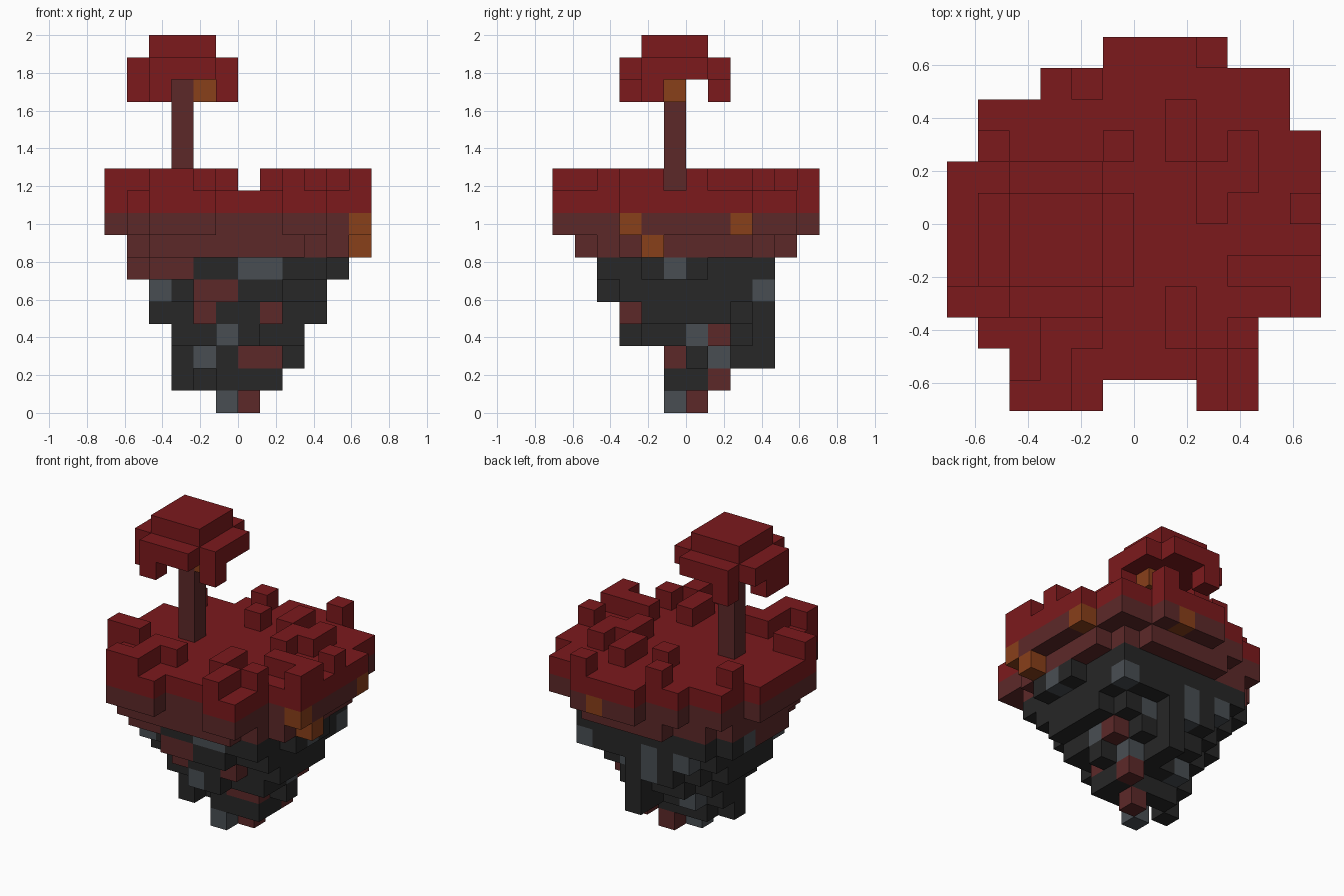
import bpy
import bmesh
from mathutils import Vector

cube = bpy.data.objects.get("Cube")
if cube:
    bpy.data.objects.remove(cube, do_unlink=True)

UNIT = 2 / 17       # edge of one block
HALF = 6            # blocks from the centre to the rim


def make_material(name, rgb):
    mat = bpy.data.materials.new(name)
    mat.use_nodes = True
    color = (*rgb, 1)
    mat.diffuse_color = color
    mat.node_tree.nodes["Principled BSDF"].inputs["Base Color"].default_value = color
    return mat


MATERIALS = {
    "red": make_material("red_foliage", (.2, .01, .012)),
    "brown": make_material("brown_soil", (.108, .022, .022)),
    "orange": make_material("orange_ore", (.25, .05, .01)),
    "dark": make_material("dark_rock", (.02, .02, .02)),
    "grey": make_material("grey_stone", (.066, .076, .086)),
}
SLOTS = list(MATERIALS)

blocks = {}         # cell -> (part, colour)


def fill(part, color, layers, *boxes):
    """Fill boxes (x first, x last, y first, y last) on the given layers."""
    for z in layers:
        for x0, x1, y0, y1 in boxes:
            for x in range(x0, x1 + 1):
                for y in range(y0, y1 + 1):
                    blocks[x, y, z] = (part, color)


def recolor(color, *cells):
    for cell in cells:
        blocks[cell] = (blocks[cell][0], color)


# Island plate: red turf over brown soil
PLATE = [(2, 4, 0, 0), (8, 9, 0, 0), (2, 9, 1, 1), (1, 9, 2, 2), (0, 11, 3, 7),
         (1, 11, 8, 8), (1, 10, 9, 9), (3, 10, 10, 10), (5, 8, 11, 11)]
fill("turf", "red", [9], *PLATE)
fill("soil", "brown", [8], *PLATE)
fill("soil", "brown", [7], (2, 8, 1, 1), (2, 9, 2, 9), (1, 10, 3, 8), (4, 8, 10, 10),
     (11, 11, 4, 4))

# Raised turf tufts
fill("turf_tufts", "red", [10],
     (0, 1, 3, 3), (2, 3, 0, 0), (3, 3, 1, 2), (4, 4, 2, 2),
     (8, 8, 0, 1), (7, 7, 2, 3), (9, 9, 2, 2), (9, 11, 4, 4), (11, 11, 3, 3),
     (8, 8, 6, 7), (7, 7, 8, 9), (9, 9, 7, 8), (11, 11, 6, 6),
     (1, 1, 8, 8), (5, 5, 8, 8), (4, 4, 10, 10), (8, 8, 11, 11))

# Hanging rock, tapering downward
fill("rock", "dark", [6], (2, 9, 2, 9), (1, 10, 4, 6), (1, 1, 7, 8))
fill("rock", "dark", [5], (3, 9, 3, 9), (4, 7, 2, 2), (2, 9, 3, 8))
fill("rock", "dark", [4], (4, 7, 3, 3), (3, 8, 4, 8), (4, 6, 9, 9), (2, 9, 4, 7))
fill("rock", "dark", [3], (3, 8, 4, 7), (4, 7, 8, 8), (5, 6, 3, 3), (6, 6, 9, 9))
fill("rock", "dark", [2], (4, 7, 5, 7), (3, 3, 5, 6), (8, 8, 6, 6), (6, 6, 8, 9))
fill("rock", "dark", [1], (3, 3, 5, 5), (5, 7, 5, 5), (4, 7, 6, 6), (7, 7, 7, 7))
fill("rock", "dark", [0], (5, 5, 5, 5), (6, 6, 6, 6))

# Brown, grey and orange blocks set into the rock and soil
fill("rock", "brown", [6], (1, 1, 4, 6), (2, 3, 2, 4))
recolor("brown", (4, 2, 5), (5, 2, 5), (4, 3, 4), (7, 3, 4), (8, 7, 3),
        (6, 5, 2), (7, 5, 2), (7, 7, 1), (6, 6, 0))
recolor("grey", (6, 2, 6), (7, 2, 6), (10, 5, 6), (1, 7, 6), (2, 3, 5),
        (9, 9, 5), (5, 9, 5), (5, 9, 4), (3, 9, 5), (7, 8, 4), (5, 3, 3), (8, 6, 3),
        (4, 5, 2), (4, 7, 2), (7, 7, 2), (5, 5, 0))
recolor("orange", (11, 3, 8), (11, 8, 8), (7, 11, 8), (11, 4, 7))

# Tree: trunk, fruit and canopy with drooping leaves
fill("tree_trunk", "brown", range(10, 15), (3, 3, 5, 5))
fill("tree_fruit", "orange", [14], (4, 4, 5, 5))
fill("tree_canopy", "red", [15], (1, 5, 4, 6), (2, 4, 3, 7))
fill("tree_canopy", "red", [16], (2, 4, 4, 6))
fill("tree_canopy", "red", [14], (2, 2, 3, 3), (5, 5, 4, 4), (1, 1, 4, 5), (2, 2, 7, 7))


def build_part(part):
    """Make one mesh of the outer block faces of a part."""
    bm = bmesh.new()
    verts = {}

    def corner(p):
        if p not in verts:
            verts[p] = bm.verts.new(Vector((p[0] - HALF, p[1] - HALF, p[2])) * UNIT)
        return verts[p]

    for cell, (owner, color) in blocks.items():
        if owner != part:
            continue
        for axis in range(3):
            u, v = (axis + 1) % 3, (axis + 2) % 3
            for side in (0, 1):
                beside = list(cell)
                beside[axis] += 2 * side - 1
                if tuple(beside) in blocks:
                    continue
                ring = []
                for du, dv in ((0, 0), (1, 0), (1, 1), (0, 1)):
                    p = list(cell)
                    p[axis] += side
                    p[u] += du
                    p[v] += dv
                    ring.append(corner(tuple(p)))
                if not side:
                    ring.reverse()
                bm.faces.new(ring).material_index = SLOTS.index(color)
    mesh = bpy.data.meshes.new(part)
    bm.to_mesh(mesh)
    bm.free()
    for mat in MATERIALS.values():
        mesh.materials.append(mat)
    bpy.context.collection.objects.link(bpy.data.objects.new(part, mesh))


for part in dict.fromkeys(owner for owner, _ in blocks.values()):
    build_part(part)
